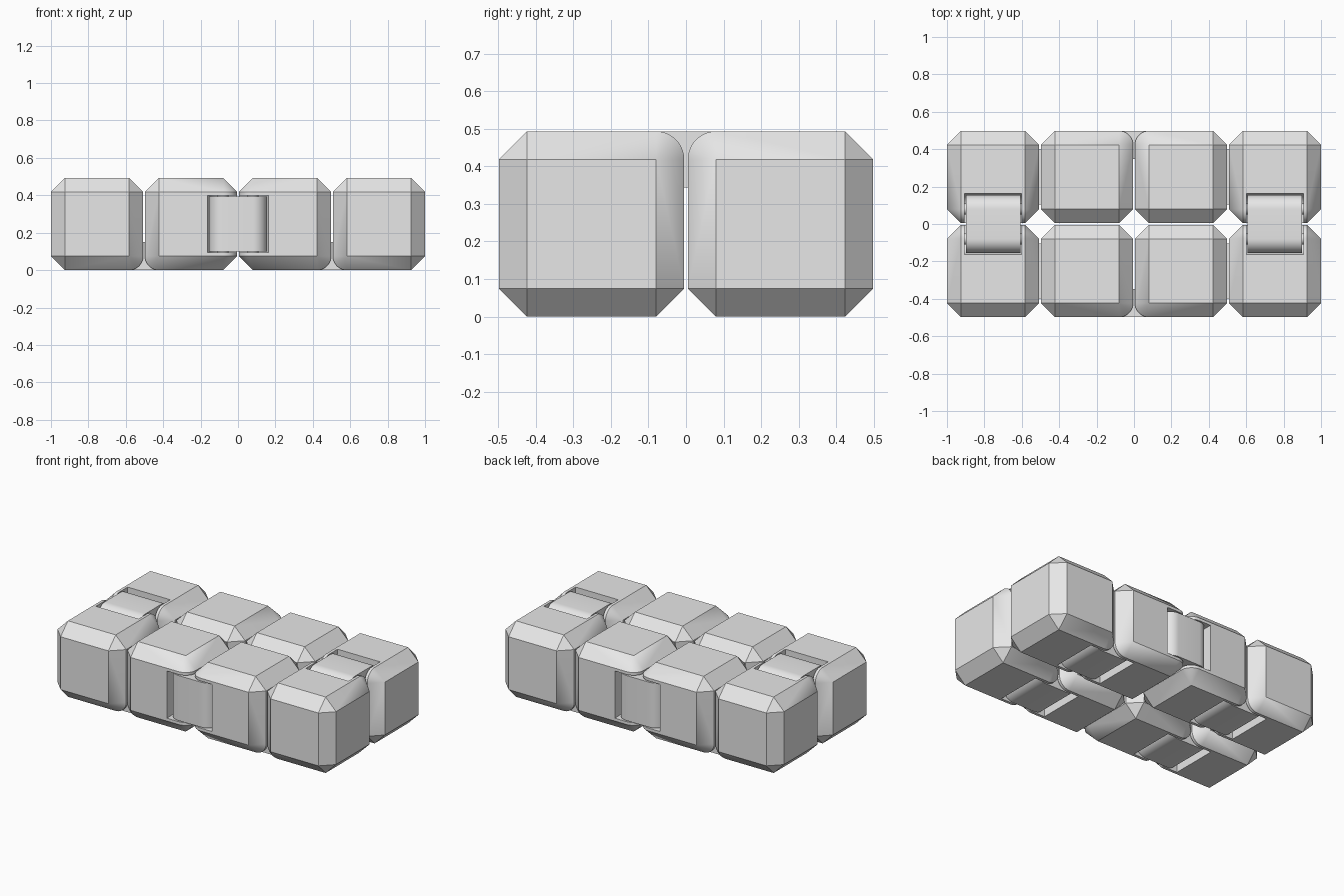
import bpy, bmesh
from math import sin, cos, pi, radians
from itertools import product
from mathutils import Vector

if "Cube" in bpy.data.objects:
    bpy.data.objects.remove(bpy.data.objects["Cube"])

X, Y, Z = Vector((1, 0, 0)), Vector((0, 1, 0)), Vector((0, 0, 1))
H = 0.2465                  # half size of a block
PITCH = (2 - 2 * H) / 3     # distance between block centres
R = 0.075                   # chamfer and hinge radius
K = PITCH / 2 - H + R       # pin offset from the hinge centre
INNER = H - R

grey = bpy.data.materials.new("light_grey")
grey.use_nodes = True
grey.diffuse_color = (0.8, 0.8, 0.8, 1)
grey.node_tree.nodes["Principled BSDF"].inputs["Base Color"].default_value = (0.8, 0.8, 0.8, 1)


def make_object(name, bm):
    bmesh.ops.recalc_face_normals(bm, faces=bm.faces)
    mesh = bpy.data.meshes.new(name)
    bm.to_mesh(mesh)
    bm.free()
    mesh.materials.append(grey)
    obj = bpy.data.objects.new(name, mesh)
    bpy.context.collection.objects.link(obj)
    return obj


def finish(obj, mirror):
    bpy.ops.object.select_all(action='DESELECT')
    obj.select_set(True)
    bpy.context.view_layer.objects.active = obj
    for mod in list(obj.modifiers):
        bpy.ops.object.modifier_apply(modifier=mod.name)
    bpy.ops.object.shade_smooth_by_angle(angle=radians(30))
    mod = obj.modifiers.new("Mirror", 'MIRROR')
    mod.use_axis = mirror
    mod.use_mirror_merge = False


def prism(name, profile, centre, axis, side, out, width):
    """Extrude a (side, out) profile along the axis, centred on the hinge."""
    bm = bmesh.new()
    face = bm.faces.new([bm.verts.new(centre + side * s + out * o - axis * width / 2)
                         for s, o in profile])
    new = bmesh.ops.extrude_face_region(bm, geom=[face])["geom"]
    bmesh.ops.translate(bm, vec=axis * width,
                        verts=[v for v in new if isinstance(v, bmesh.types.BMVert)])
    return make_object(name, bm)


def arc(cx, radius, start, end, steps):
    angles = [radians(start + (end - start) * i / steps) for i in range(steps + 1)]
    return [(cx + radius * cos(a), radius * sin(a)) for a in angles]


def block(name, centre, round_edges):
    """Chamfered cube whose hinge edges are rounded instead."""
    bm = bmesh.new()
    for signs in product((-1, 1), repeat=3):
        for i in range(3):
            co = Vector(signs) * INNER
            co[i] = signs[i] * H
            bm.verts.new(centre + co)
    for d1, d2 in round_edges:
        axis = d1.cross(d2)
        for end in (-INNER, INNER):
            for i in range(1, 10):
                t = i * pi / 20
                bm.verts.new(centre + axis * end + d1 * (INNER + R * cos(t))
                             + d2 * (INNER + R * sin(t)))
    bmesh.ops.convex_hull(bm, input=bm.verts[:])
    bmesh.ops.dissolve_limit(bm, angle_limit=radians(1), verts=bm.verts[:], edges=bm.edges[:])
    return make_object(name, bm)


# Hinges: centre, pin axis, direction across the joint, outward direction, mirroring
hinges = {
    "top_hinge": (Vector((1.5 * PITCH, 0, 2 * H - R)), X, Y, Z, (True, False, False)),
    "bottom_hinge": (Vector((PITCH, PITCH / 2, R)), Y, X, -Z, (True, True, False)),
    "side_hinge": (Vector((0, PITCH / 2 + INNER, H)), Z, X, Y, (False, True, False)),
}

# Blocks of one quarter, with their rounded edges and hinges
end_block = block("end_block", Vector((1.5 * PITCH, PITCH / 2, H)), [(-Y, Z), (-X, -Z)])
middle_block = block("middle_block", Vector((PITCH / 2, PITCH / 2, H)), [(X, -Z), (-X, Y)])
pockets = [(end_block, ("top_hinge", "bottom_hinge")),
           (middle_block, ("bottom_hinge", "side_hinge"))]

# Pockets that hold the hinge links
clear = R + 0.008
pocket_profile = (arc(-K, clear, 180, 270, 10) + arc(K, clear, 270, 360, 10)
                  + [(K + clear, 0.2), (-K - clear, 0.2)])
cutters = []
for obj, names in pockets:
    for name in names:
        cutter = prism(name + "_cutter", pocket_profile, *hinges[name][:4], 0.306)
        cutter.hide_render = True
        cutters.append(cutter)
        mod = obj.modifiers.new("Pocket", 'BOOLEAN')
        mod.operation = 'DIFFERENCE'
        mod.solver = 'EXACT'
        mod.object = cutter
    finish(obj, (True, True, False))
for cutter in cutters:
    bpy.data.objects.remove(cutter)

# Links with rounded ends, and the pins that hold them
link_profile = arc(-K, R, 90, 270, 20) + arc(K, R, -90, 90, 20)
for name, (centre, axis, side, out, mirror) in hinges.items():
    link = prism(name + "_link", link_profile, centre, axis, side, out, 0.292)
    finish(link, mirror)
    for label, offset in (("inner", -K), ("outer", K)):
        pin = prism(f"{name}_{label}_pin", arc(offset, 0.03, 0, 345, 23),
                    centre, axis, side, out, 0.34)
        finish(pin, mirror)
